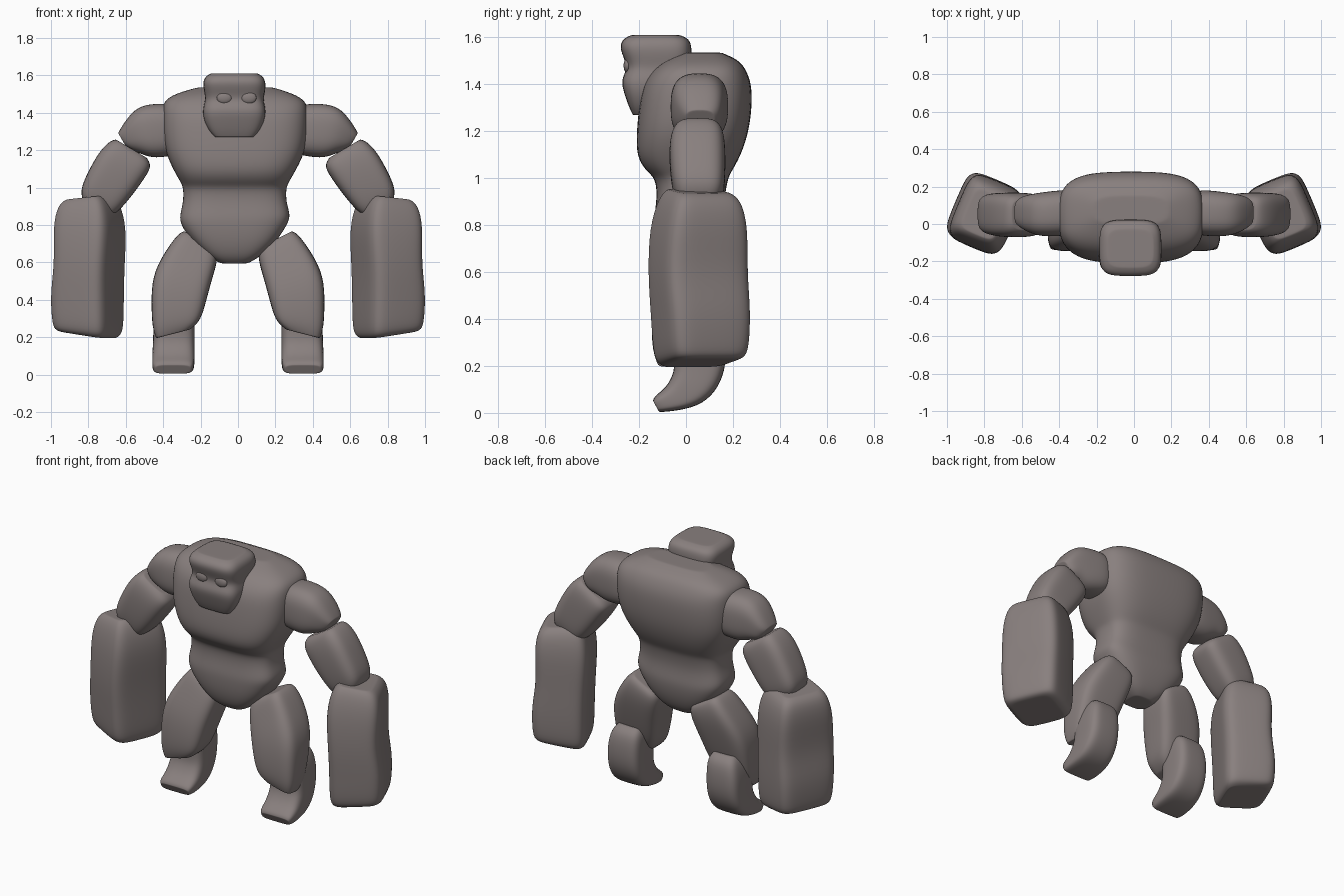
import bpy, bmesh, math
from mathutils import Vector, Matrix

stone = bpy.data.materials.new("warm grey stone")
stone.diffuse_color = (0.25, 0.215, 0.21, 1)
GROW = 1.035  # makes up for shrinkage when subdividing


def loft(name, sections, power=4.0, side_on=False, yaw=0.0, pivot=(0, 0), mirror=False):
    """Skin rounded-rectangle sections (a0, z0, a1, z1, b0, b1).
    a runs along x and b along y, or the reverse when side_on."""
    n = 20
    bm = bmesh.new()
    rings = []
    for a0, z0, a1, z1, b0, b1 in sections:
        ring = []
        for i in range(n):
            t = 2 * math.pi * (i + 0.5) / n
            c, s = math.cos(t), math.sin(t)
            u = GROW * math.copysign(abs(c) ** (2 / power), c)
            v = GROW * math.copysign(abs(s) ** (2 / power), s)
            k = (u + 1) / 2
            a = a0 + (a1 - a0) * k
            z = z0 + (z1 - z0) * k
            b = (b0 + b1) / 2 + v * (b1 - b0) / 2
            p = Vector((b, a, z)) if side_on else Vector((a, b, z))
            p = Matrix.Rotation(yaw, 3, 'Z') @ p + Vector((pivot[0], pivot[1], 0))
            ring.append(bm.verts.new(p))
        rings.append(ring)
    for r, q in zip(rings, rings[1:]):
        for i in range(n):
            j = (i + 1) % n
            bm.faces.new((r[i], r[j], q[j], q[i]))
    # fan the end caps through a small inner ring
    for ring in (rings[0], rings[-1]):
        cap = bm.faces.new(ring)
        bmesh.ops.inset_region(bm, faces=[cap], thickness=0.012)
    bmesh.ops.recalc_face_normals(bm, faces=bm.faces)
    add(name, bm, mirror, 2)


def add(name, bm, mirror=False, subdivide=0):
    me = bpy.data.meshes.new(name)
    bm.to_mesh(me)
    bm.free()
    me.materials.append(stone)
    for f in me.polygons:
        f.use_smooth = True
    ob = bpy.data.objects.new(name, me)
    bpy.context.collection.objects.link(ob)
    if mirror:
        m = ob.modifiers.new("mirror", 'MIRROR')
        m.use_mirror_merge = False
    if subdivide:
        s = ob.modifiers.new("smooth", 'SUBSURF')
        s.levels = s.render_levels = subdivide
    return ob


# chest, waist and belly in one skin: hunched back, blunt pointed bottom
loft("torso", [
    (-0.09, 0.595, 0.05, 0.595, -0.05, 0.08),
    (-0.15, 0.625, 0.11, 0.625, -0.09, 0.12),
    (-0.24, 0.71, 0.20, 0.71, -0.12, 0.155),
    (-0.30, 0.80, 0.255, 0.80, -0.13, 0.17),
    (-0.305, 0.85, 0.275, 0.85, -0.13, 0.165),
    (-0.285, 0.92, 0.25, 0.92, -0.12, 0.16),
    (-0.285, 1.00, 0.25, 1.00, -0.125, 0.175),
    (-0.30, 1.03, 0.265, 1.03, -0.165, 0.19),
    (-0.335, 1.09, 0.30, 1.09, -0.205, 0.225),
    (-0.38, 1.19, 0.35, 1.19, -0.205, 0.26),
    (-0.395, 1.30, 0.365, 1.30, -0.195, 0.275),
    (-0.395, 1.40, 0.365, 1.40, -0.18, 0.275),
    (-0.39, 1.465, 0.355, 1.465, -0.135, 0.25),
    (-0.32, 1.505, 0.28, 1.505, -0.08, 0.22),
    (-0.21, 1.535, 0.18, 1.535, 0.0, 0.15)], 3.3)

# head with heavy brow, sunken eyes and jutting jaw
loft("head", [
    (-0.12, 1.27, 0.08, 1.27, -0.225, -0.15),
    (-0.15, 1.30, 0.11, 1.30, -0.24, -0.10),
    (-0.18, 1.36, 0.14, 1.36, -0.26, -0.04),
    (-0.185, 1.42, 0.145, 1.42, -0.275, -0.01),
    (-0.17, 1.465, 0.13, 1.465, -0.245, 0.0),
    (-0.175, 1.51, 0.14, 1.51, -0.26, 0.02),
    (-0.185, 1.56, 0.145, 1.56, -0.28, 0.02),
    (-0.17, 1.595, 0.13, 1.595, -0.265, 0.01),
    (-0.14, 1.61, 0.10, 1.61, -0.23, -0.03)], 4)

# flattened eyes set under the brow
for side, x in (("left", -0.073), ("right", 0.058)):
    bm = bmesh.new()
    bmesh.ops.create_uvsphere(bm, u_segments=20, v_segments=10, radius=1)
    ob = add(side + "_eye", bm)
    ob.location = (x, -0.25, 1.48)
    ob.scale = (0.041, 0.016, 0.032)

# shoulder stones
loft("shoulder", [
    (0.33, 1.18, 0.33, 1.43, -0.05, 0.17),
    (0.37, 1.17, 0.37, 1.445, -0.06, 0.18),
    (0.46, 1.16, 0.47, 1.445, -0.065, 0.17),
    (0.52, 1.185, 0.555, 1.42, -0.055, 0.16),
    (0.575, 1.20, 0.625, 1.32, -0.02, 0.145),
    (0.60, 1.22, 0.64, 1.29, 0.0, 0.12)], 2.8, mirror=True)

# upper arm stones
loft("upper_arm", [
    (0.49, 1.16, 0.65, 1.255, -0.03, 0.13),
    (0.465, 1.12, 0.68, 1.25, -0.055, 0.155),
    (0.49, 1.07, 0.74, 1.19, -0.07, 0.165),
    (0.56, 0.97, 0.80, 1.08, -0.065, 0.165),
    (0.635, 0.88, 0.845, 0.98, -0.05, 0.16),
    (0.665, 0.86, 0.82, 0.915, -0.03, 0.13)], 3.6, mirror=True)

# huge block forearms, turned outwards, bulging at the elbow
loft("forearm", [
    (-0.10, 0.955, 0.09, 0.935, -0.12, 0.11),
    (-0.135, 0.925, 0.13, 0.91, -0.15, 0.15),
    (-0.17, 0.79, 0.15, 0.80, -0.185, 0.18),
    (-0.155, 0.58, 0.135, 0.60, -0.195, 0.18),
    (-0.15, 0.42, 0.165, 0.44, -0.185, 0.185),
    (-0.15, 0.26, 0.16, 0.29, -0.175, 0.18),
    (-0.14, 0.21, 0.15, 0.24, -0.16, 0.165),
    (-0.12, 0.195, 0.12, 0.23, -0.13, 0.13)],
    5, yaw=math.radians(23), pivot=(0.80, 0.06), mirror=True)

# thighs: broad flat tops, running outwards and forwards to the knee
loft("thigh", [
    (0.135, 0.69, 0.285, 0.765, -0.04, 0.13),
    (0.11, 0.665, 0.315, 0.755, -0.065, 0.155),
    (0.115, 0.60, 0.385, 0.66, -0.095, 0.155),
    (0.155, 0.47, 0.455, 0.53, -0.135, 0.12),
    (0.185, 0.35, 0.46, 0.38, -0.145, 0.08),
    (0.21, 0.28, 0.455, 0.25, -0.14, 0.04),
    (0.26, 0.24, 0.435, 0.195, -0.12, 0.0)], 4, mirror=True)

# shins bending into the feet (profile lies in y-z)
loft("shin_and_foot", [
    (-0.02, 0.41, 0.11, 0.42, 0.26, 0.40),
    (-0.05, 0.37, 0.155, 0.39, 0.235, 0.43),
    (-0.05, 0.27, 0.17, 0.29, 0.235, 0.45),
    (-0.045, 0.19, 0.165, 0.18, 0.235, 0.45),
    (-0.06, 0.145, 0.125, 0.09, 0.235, 0.455),
    (-0.09, 0.10, 0.05, 0.025, 0.235, 0.455),
    (-0.135, 0.07, -0.08, 0.005, 0.24, 0.455),
    (-0.14, 0.05, -0.115, 0.005, 0.255, 0.44)],
    4, side_on=True, mirror=True)
